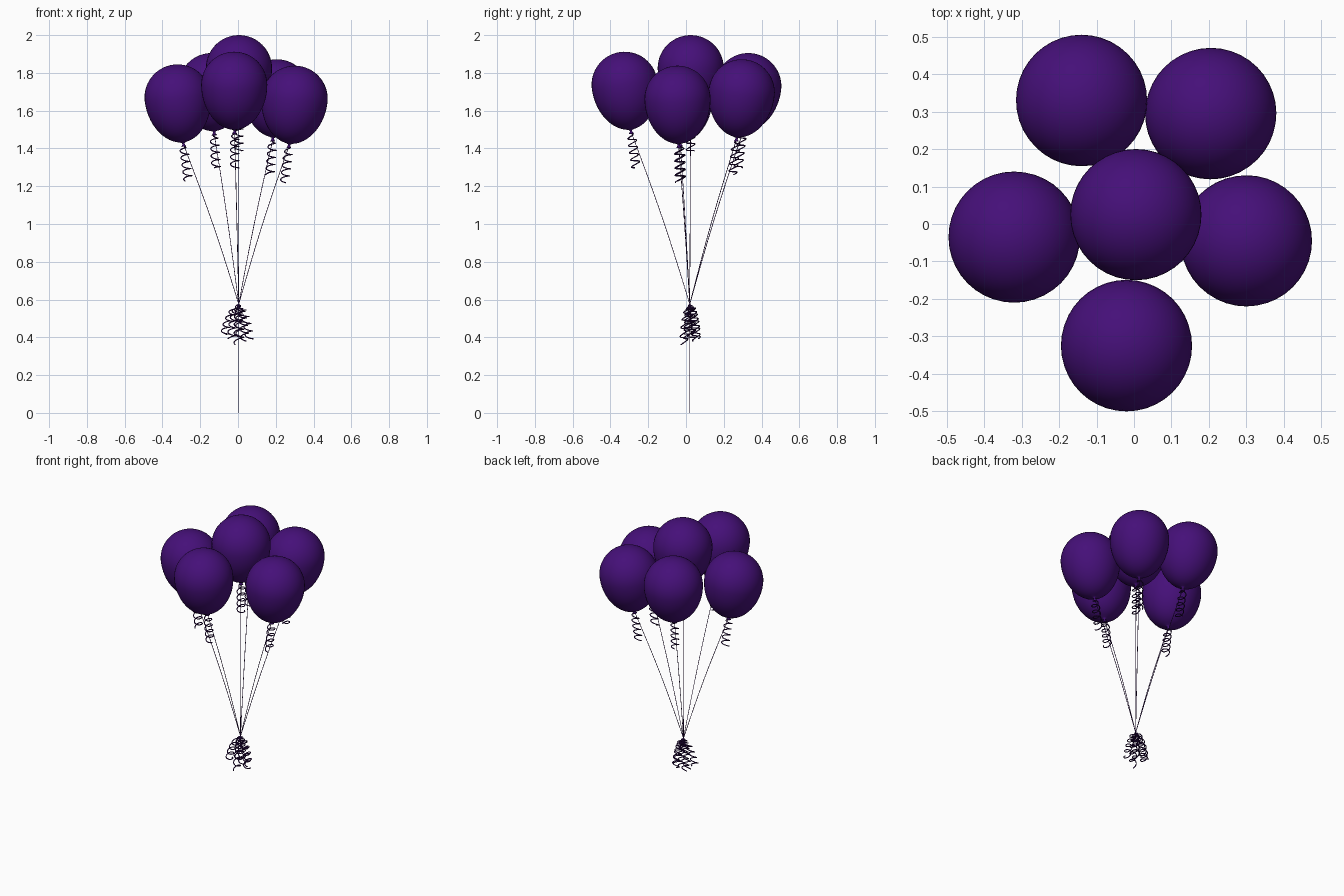
import bpy, bmesh, math
from mathutils import Vector

if "Cube" in bpy.data.objects:
    bpy.data.objects.remove(bpy.data.objects["Cube"])

def material(name, color):
    m = bpy.data.materials.new(name)
    m.diffuse_color = (*color, 1)
    m.use_nodes = True
    m.node_tree.nodes["Principled BSDF"].inputs["Base Color"].default_value = m.diffuse_color
    return m

purple = material("balloon_purple", (0.06, 0.005, 0.19))
dark = material("ribbon_purple", (0.03, 0.004, 0.09))
R = 0.175
KNOT = Vector((0.004, 0.02, 0.575))

def balloon(name, center, axis):
    # lathe: round crown, longer tapering lower half, small flared neck
    prof = [(R * math.sin(a), R * math.cos(a)) for a in [i * math.pi / 28 for i in range(15)]]
    prof += [(R * math.cos(a) ** 1.05, -0.24 * math.sin(a)) for a in [i * math.pi / 28 for i in range(1, 14)]]
    prof += [(0.007, -0.243), (0.006, -0.25), (0.014, -0.262), (0, -0.26)]
    bm = bmesh.new()
    vs = [bm.verts.new((r, 0, z)) for r, z in prof]
    es = [bm.edges.new(p) for p in zip(vs, vs[1:])]
    bmesh.ops.spin(bm, geom=vs + es, axis=(0, 0, 1), cent=(0, 0, 0), angle=2 * math.pi, steps=40)
    bmesh.ops.remove_doubles(bm, verts=bm.verts, dist=1e-4)
    bmesh.ops.recalc_face_normals(bm, faces=bm.faces)
    me = bpy.data.meshes.new(name)
    bm.to_mesh(me)
    bm.free()
    for p in me.polygons:
        p.use_smooth = True
    me.materials.append(purple)
    ob = bpy.data.objects.new(name, me)
    ob.rotation_mode = 'QUATERNION'
    ob.rotation_quaternion = Vector((0, 0, 1)).rotation_difference(axis)
    ob.location = center
    bpy.context.collection.objects.link(ob)

def tube(name, pts, radius):
    cu = bpy.data.curves.new(name, 'CURVE')
    cu.dimensions = '3D'
    cu.bevel_depth = radius
    cu.bevel_resolution = 1
    cu.use_fill_caps = True
    s = cu.splines.new('POLY')
    s.points.add(len(pts) - 1)
    for p, q in zip(s.points, pts):
        p.co = (*q, 1)
    cu.materials.append(dark)
    bpy.context.collection.objects.link(bpy.data.objects.new(name, cu))

def curl(name, start, mid, end, radius, turns, phase):
    # helix wound around a gently bent centre line, opening from the start
    n = turns * 18
    pts = []
    for i in range(n + 1):
        t = i / n
        c = start * (1 - t) ** 2 + mid * 2 * t * (1 - t) + end * t * t
        a = phase + t * turns * 2 * math.pi
        r = radius * min(1, t * 6)
        pts.append(c + Vector((r * math.cos(a), r * math.sin(a), 0.006 * math.sin(a) * min(1, t * 6))))
    tube(name, pts, 0.0032)

# balloon positions: x, y, top z
spots = [(0.005, 0.025, 2.0), (-0.14, 0.33, 1.905), (0.205, 0.295, 1.872),
         (-0.32, -0.035, 1.845), (0.30, -0.045, 1.838), (-0.02, -0.325, 1.912)]
for i, (x, y, top) in enumerate(spots, 1):
    axis = Vector((x * 0.4, (y - 0.02) * 0.4, 1)).normalized()
    center = Vector((x, y, top - R))
    balloon(f"balloon_{i}", center, axis)
    neck = center - axis * 0.252
    # short curl hanging under the neck
    end = neck - axis * 0.19
    curl(f"neck_curl_{i}", neck, (neck + end) / 2, end, 0.023, 5, i)
    # taut string down to the knot
    bow = Vector((x, y - 0.02, 0)) * -0.03
    tube(f"string_{i}", [neck.lerp(KNOT, t / 8) + bow * math.sin(t * math.pi / 8) for t in range(9)], 0.0018)

# bunch of curls fanning out under the knot
ends = [(-0.07, 0.01, 0.41), (-0.035, 0.055, 0.39), (0.0, -0.012, 0.365),
        (0.035, 0.055, 0.385), (0.06, 0.01, 0.39), (0.01, 0.03, 0.39)]
for i, e in enumerate(ends, 1):
    e = Vector(e)
    mid = Vector((KNOT.x + (e.x - KNOT.x) * 0.9, KNOT.y + (e.y - KNOT.y) * 0.9, 0.5))
    curl(f"lower_curl_{i}", KNOT, mid, e, 0.021, 5, i * 1.3)

# hair-thin loose end reaching the ground
tube("loose_string_end", [KNOT, Vector((0.004, 0.02, 0.0))], 0.0004)
